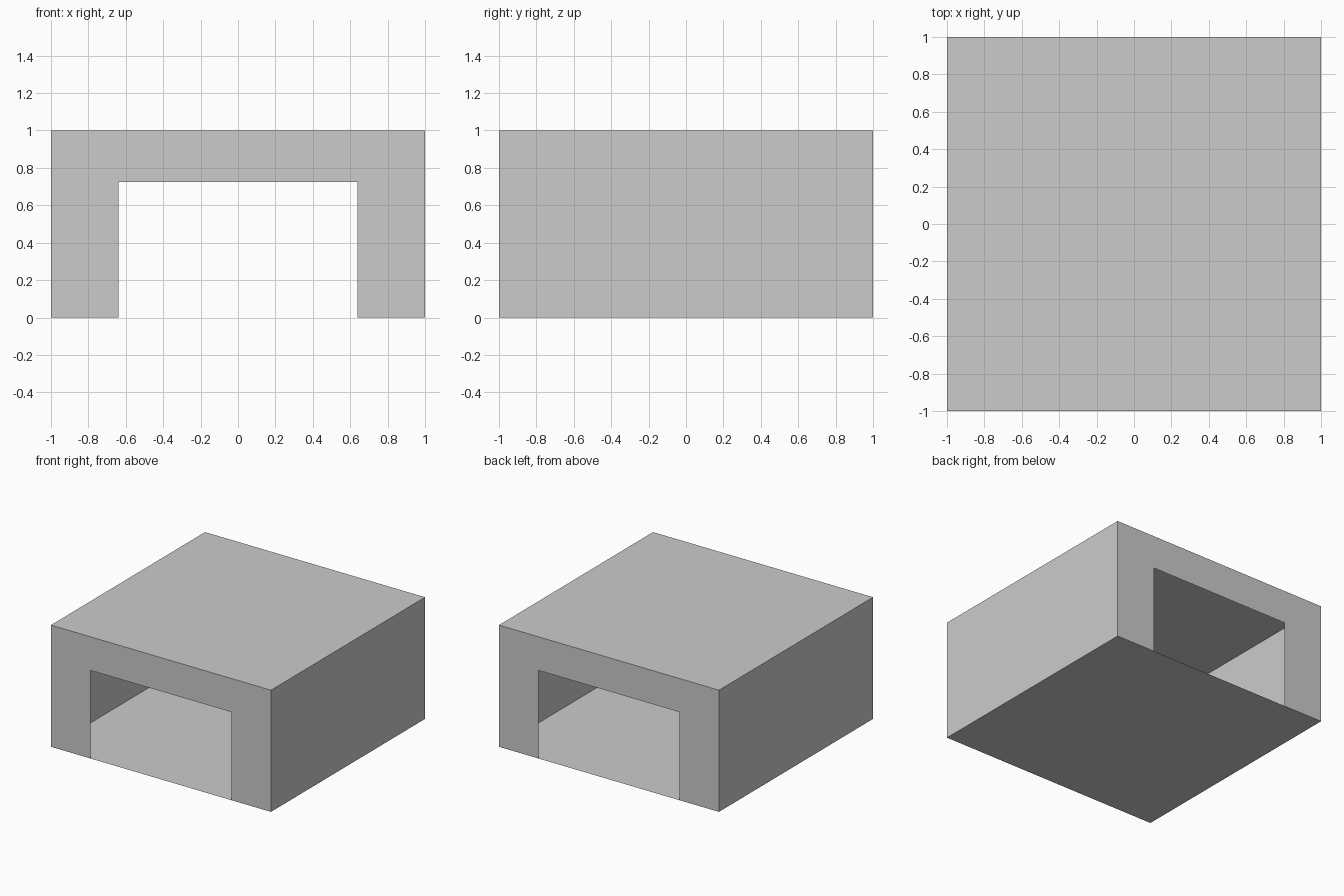
import bpy, bmesh

if "Cube" in bpy.data.objects:
    bpy.data.objects.remove(bpy.data.objects["Cube"])

HALF, HEIGHT = 1.0, 1.0            # outer shell
DOOR_HALF, DOOR_TOP = 0.64, 0.724  # openings in the front and back walls


def end_wall(bm, y):
    """Thin wall at the given y with a doorway reaching the floor."""
    profile = [(-HALF, 0), (-HALF, HEIGHT), (HALF, HEIGHT), (HALF, 0),
               (DOOR_HALF, 0), (DOOR_HALF, DOOR_TOP),
               (-DOOR_HALF, DOOR_TOP), (-DOOR_HALF, 0)]
    verts = [bm.verts.new((x, y, z)) for x, z in profile]
    bm.faces.new(verts if y > 0 else verts[::-1])
    return verts


bm = bmesh.new()

# Front and back walls with matching doorways
front = end_wall(bm, -HALF)
back = end_wall(bm, HALF)

# Side walls and roof: thin sheets bridging the two end walls
for i in range(3):
    bm.faces.new((front[i], front[i + 1], back[i + 1], back[i]))

# Floor, sharing the doorway corners along both thresholds
bm.faces.new([front[i] for i in (0, 7, 4, 3)] + [back[i] for i in (3, 4, 7, 0)])

bmesh.ops.recalc_face_normals(bm, faces=bm.faces)

mesh = bpy.data.meshes.new("hollow_box_shell")
bm.to_mesh(mesh)
bm.free()
shell = bpy.data.objects.new("hollow_box_shell", mesh)
bpy.context.collection.objects.link(shell)
